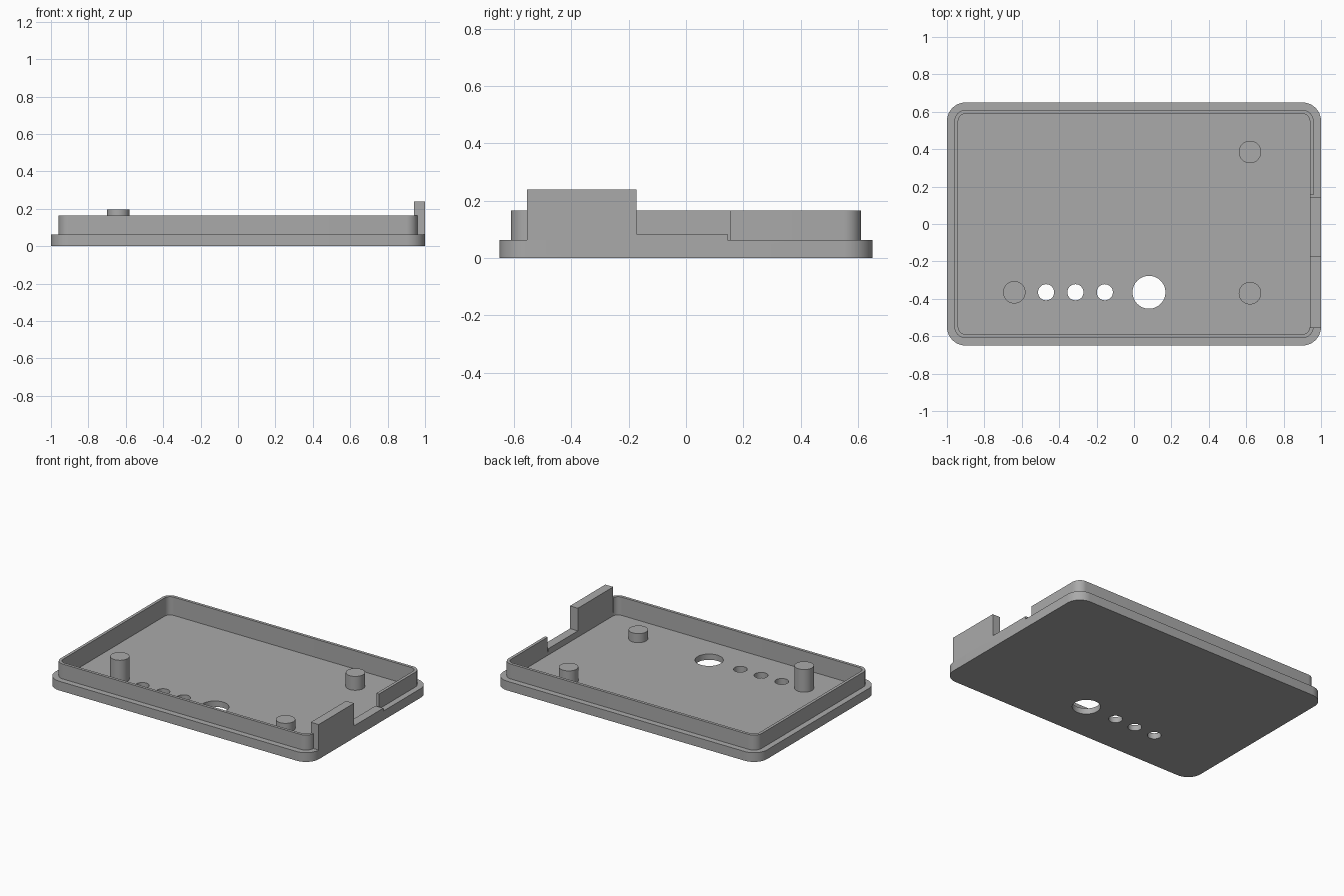
import bpy, bmesh
from math import cos, sin, pi, radians

cube = bpy.data.objects.get("Cube")
if cube:
    bpy.data.objects.remove(cube, do_unlink=True)

grey = bpy.data.materials.new("plain grey")
grey.use_nodes = True
COLOUR = (0.4, 0.4, 0.4, 1)
grey.diffuse_color = COLOUR
grey.node_tree.nodes["Principled BSDF"].inputs["Base Color"].default_value = COLOUR

FLOOR, LIP, RIM = 0.04, 0.063, 0.165
INNER_X = 0.94


def make_object(name, bm):
    bmesh.ops.recalc_face_normals(bm, faces=bm.faces)
    mesh = bpy.data.meshes.new(name)
    bm.to_mesh(mesh)
    bm.free()
    mesh.materials.append(grey)
    obj = bpy.data.objects.new(name, mesh)
    bpy.context.collection.objects.link(obj)
    return obj


def box(name, x0, x1, y0, y1, z0, z1):
    bm = bmesh.new()
    bmesh.ops.create_cube(bm, size=1)
    bmesh.ops.scale(bm, vec=(x1 - x0, y1 - y0, z1 - z0), verts=bm.verts)
    bmesh.ops.translate(bm, vec=((x0 + x1) / 2, (y0 + y1) / 2, (z0 + z1) / 2), verts=bm.verts)
    return make_object(name, bm)


def cylinder(name, x, y, radius, z0, z1):
    bm = bmesh.new()
    bmesh.ops.create_cone(bm, cap_ends=True, segments=48, radius1=radius,
                          radius2=radius, depth=z1 - z0)
    bmesh.ops.translate(bm, vec=(x, y, (z0 + z1) / 2), verts=bm.verts)
    return make_object(name, bm)


def rounded_loop(bm, hx, hy, r, z, steps=10):
    """Ring of vertices around a rounded rectangle."""
    verts = []
    for quarter, (sx, sy) in enumerate([(1, 1), (-1, 1), (-1, -1), (1, -1)]):
        for i in range(steps + 1):
            a = (quarter + i / steps) * pi / 2
            verts.append(bm.verts.new((sx * (hx - r) + r * cos(a),
                                       sy * (hy - r) + r * sin(a), z)))
    return verts


def smooth(obj):
    bpy.ops.object.select_all(action='DESELECT')
    obj.select_set(True)
    bpy.context.view_layer.objects.active = obj
    bpy.ops.object.shade_smooth_by_angle(angle=radians(30))


# Tray: stepped lid with a thin rim and sunken floor
bm = bmesh.new()
loops = [rounded_loop(bm, *ring) for ring in [
    (1, 0.65, 0.1, 0), (1, 0.65, 0.1, LIP),
    (0.96, 0.61, 0.06, LIP), (0.96, 0.61, 0.06, RIM),
    (INNER_X, 0.59, 0.04, RIM), (INNER_X, 0.59, 0.04, FLOOR)]]
for low, high in zip(loops, loops[1:]):
    for i in range(len(low)):
        j = (i + 1) % len(low)
        bm.faces.new((low[i], low[j], high[j], high[i]))
bm.faces.new(loops[0])
bm.faces.new(loops[-1])
tray = make_object("tray", bm)

# Cutters: side opening in the rim, three small holes and one large hole
cutters = [box("rim_opening_cutter", 0.9, 1.1, -0.555, 0.155, LIP, 0.3)]
for n, (x, radius) in enumerate([(-0.47, 0.043), (-0.313, 0.043), (-0.156, 0.043), (0.08, 0.088)]):
    cutters.append(cylinder(f"hole_cutter_{n + 1}", x, -0.365, radius, -0.1, 0.1))
for cutter in cutters:
    mod = tray.modifiers.new(cutter.name, 'BOOLEAN')
    mod.operation = 'DIFFERENCE'
    mod.solver = 'EXACT'
    mod.object = cutter
    bpy.context.view_layer.objects.active = tray
    bpy.ops.object.modifier_apply(modifier=mod.name)
    bpy.data.objects.remove(cutter, do_unlink=True)
smooth(tray)

# Tall tab and low sill filling the opening
box("side_tab", INNER_X, 1, -0.555, -0.172, LIP, 0.238)
box("side_sill", INNER_X, 1, -0.172, 0.145, LIP, 0.083)

# Support posts of different heights
for name, x, y, top in [("front_right_post", -0.64, -0.365, 0.195),
                        ("front_left_post", 0.62, -0.37, 0.102),
                        ("back_left_post", 0.62, 0.385, 0.135)]:
    smooth(cylinder(name, x, y, 0.06, FLOOR, top))
